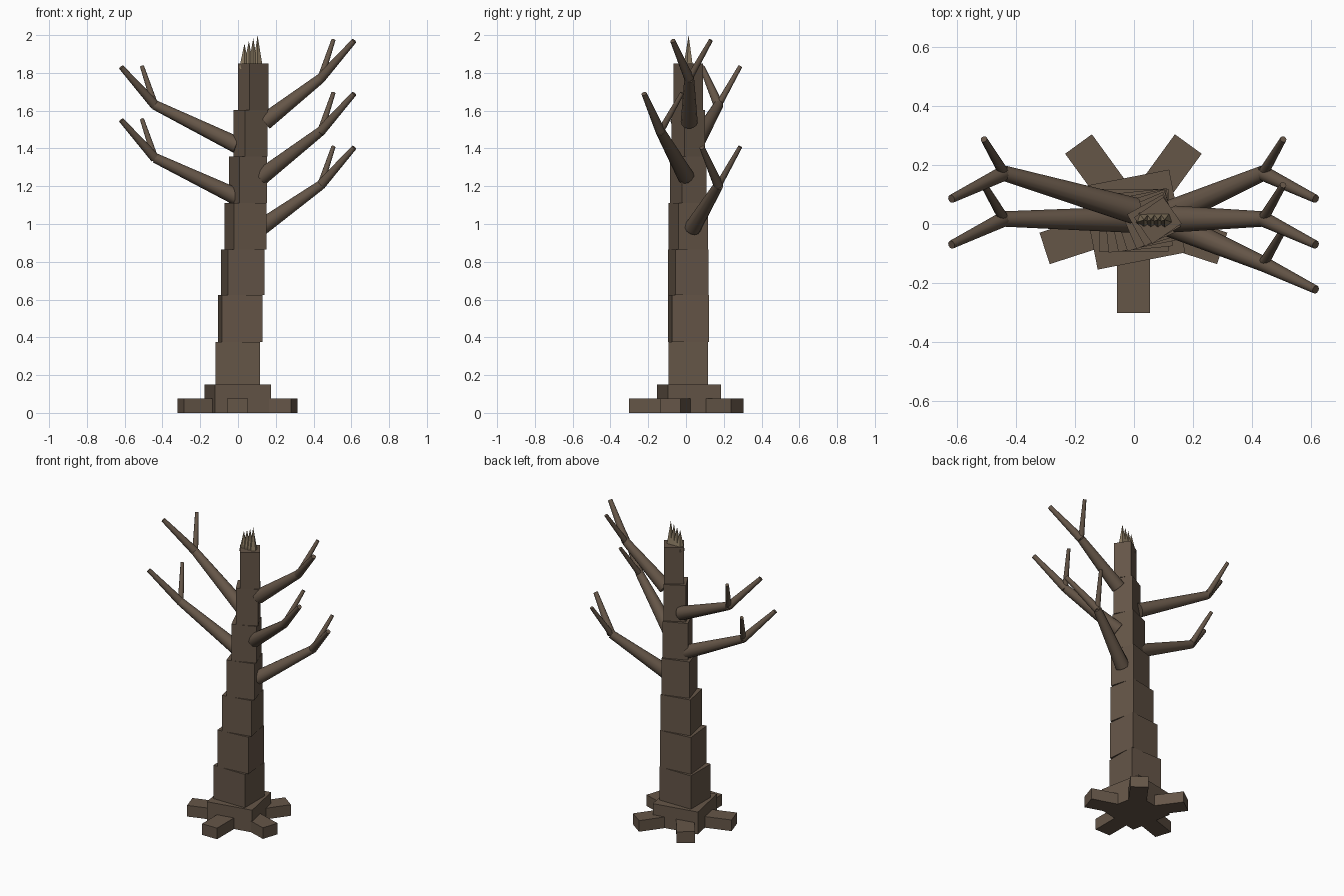
import bpy
from math import radians, cos, sin
from mathutils import Vector

if "Cube" in bpy.data.objects:
    bpy.data.objects.remove(bpy.data.objects["Cube"])


def material(name, rgb):
    m = bpy.data.materials.new(name)
    m.diffuse_color = (*rgb, 1)
    m.use_nodes = True
    m.node_tree.nodes["Principled BSDF"].inputs["Base Color"].default_value = m.diffuse_color
    return m


BARK = material("bark", (0.13, 0.092, 0.064))
WOOD = material("splintered_wood", (0.26, 0.2, 0.125))


def box(name, loc, size, turn=0.0):
    bpy.ops.mesh.primitive_cube_add(size=1, location=loc, rotation=(0, 0, radians(turn)))
    o = bpy.context.object
    o.name = name
    o.scale = size
    o.data.materials.append(BARK)


def limb(name, a, b, r1, r2, sides=12, mat=BARK):
    a, b = Vector(a), Vector(b)
    d = b - a
    bpy.ops.mesh.primitive_cone_add(vertices=sides, radius1=r1, radius2=r2, depth=d.length,
                                    location=(a + b) / 2,
                                    rotation=d.to_track_quat('Z', 'Y').to_euler())
    o = bpy.context.object
    o.name = name
    o.data.materials.append(mat)
    if sides > 8:
        bpy.ops.object.shade_smooth_by_angle(angle=radians(40))


# Roots and base block
CX, CY = -0.002, 0.015
for i in range(5):
    a = 54 + 72 * i
    box(f"root_{i + 1}", (CX + 0.19 * cos(radians(a)), CY + 0.19 * sin(radians(a)), 0.0375),
        (0.252, 0.112, 0.075), a)
box("trunk_base", (CX, CY, 0.075), (0.302, 0.286, 0.15), 11)

# Leaning, twisting trunk of stacked blocks
levels = [0.15, 0.375, 0.623, 0.865, 1.11, 1.357, 1.603, 1.85]
widths = [0.235, 0.218, 0.198, 0.181, 0.158, 0.138, 0.121]
for i, w in enumerate(widths):
    z0, z1 = levels[i], levels[i + 1]
    box(f"trunk_block_{i + 1}", (-0.001 + 0.0136 * i, 0.012, (z0 + z1) / 2),
        (w, 0.9 * w, z1 - z0), 5.8 * i)

# Forked branches: start point, elbow point
branches = [
    ((0.12, 0.035, 0.98), (0.437, 0.172, 1.205)),
    ((0.125, 0.0, 1.25), (0.437, -0.135, 1.49)),
    ((0.14, 0.017, 1.54), (0.437, 0.017, 1.77)),
    ((0.0, 0.015, 1.14), (-0.44, 0.017, 1.35)),
    ((0.0, 0.045, 1.415), (-0.44, 0.172, 1.63)),
]
for i, (a, e) in enumerate(branches):
    s = 1 if e[0] > 0 else -1
    e = Vector(e)
    limb(f"branch_{i + 1}", a, e, 0.045, 0.026)
    limb(f"branch_tip_{i + 1}", e, e + Vector((0.178 * s, -0.087, 0.2)), 0.026, 0.014)
    limb(f"twig_{i + 1}", e, e + Vector((0.068 * s, 0.115, 0.204)), 0.018, 0.011)

# Broken splinters on top
for i in range(4):
    x = 0.034 + 0.0233 * i
    limb(f"splinter_{i + 1}", (x, 0.014, 1.82), (x, 0.014, 1.955 + 0.0145 * i),
         0.03, 0.0, 5, WOOD)
